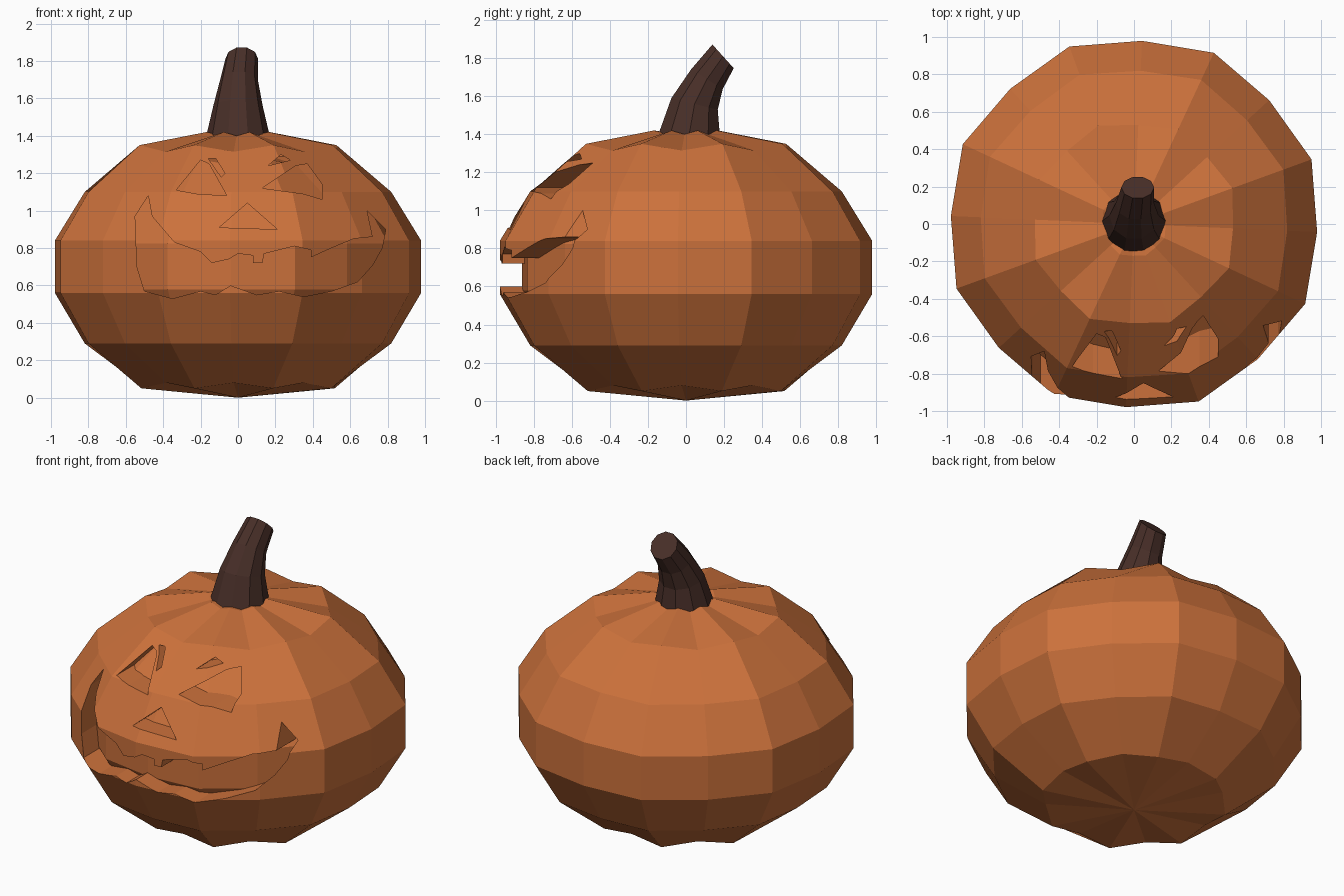
import bpy, bmesh, math
from mathutils import Vector, Matrix

if "Cube" in bpy.data.objects:
    bpy.data.objects.remove(bpy.data.objects["Cube"])


def material(name, rgb):
    m = bpy.data.materials.new(name)
    m.diffuse_color = (*rgb, 1)
    m.use_nodes = True
    m.node_tree.nodes["Principled BSDF"].inputs["Base Color"].default_value = m.diffuse_color
    return m


orange = material("pumpkin orange", (0.60, 0.165, 0.044))
brown = material("stem brown", (0.065, 0.028, 0.021))


def make_object(name, bm, mat):
    bmesh.ops.recalc_face_normals(bm, faces=bm.faces)
    me = bpy.data.meshes.new(name)
    bm.to_mesh(me)
    bm.free()
    me.materials.append(mat)
    ob = bpy.data.objects.new(name, me)
    bpy.context.collection.objects.link(ob)
    return ob


def bridge(bm, rings):
    for a, b in zip(rings, rings[1:]):
        n = len(a)
        for i in range(n):
            j = (i + 1) % n
            bm.faces.new((a[i], a[j], b[j], b[i]))


# Ribbed gourd: radius, height, radius lost in the grooves, height lost in the grooves
PROFILE = [(0.55, 0.05, 0.03, -0.03), (0.85, 0.29, 0.03, 0), (1.01, 0.56, 0.03, 0),
           (1.01, 0.84, 0.03, 0), (0.85, 1.10, 0.03, 0), (0.56, 1.35, 0.03, 0.035),
           (0.18, 1.42, 0.01, 0.02)]


def gourd(name, scale=1.0):
    bm = bmesh.new()
    rings = []
    for r, z, dr, dz in PROFILE:
        ring = []
        for i in range(16):
            a = math.radians(-2.5 + 22.5 * i)
            groove = i % 2 == 0
            rr = r - dr * groove
            ring.append(bm.verts.new((rr * math.cos(a), rr * math.sin(a), z - dz * groove)))
        rings.append(ring)
    bridge(bm, rings)
    for ring, z in ((rings[0], 0.0), (rings[-1], 1.39)):
        c = bm.verts.new((0, 0, z))
        for i in range(16):
            bm.faces.new((ring[i], ring[(i + 1) % 16], c))
    mid = Vector((0, 0, 0.71))
    bmesh.ops.scale(bm, vec=(scale,) * 3, space=Matrix.Translation(-mid), verts=bm.verts)
    return make_object(name, bm, orange)


def subtract(target, cutter):
    mod = target.modifiers.new("carve", 'BOOLEAN')
    mod.operation, mod.solver, mod.object = 'DIFFERENCE', 'EXACT', cutter
    dg = bpy.context.evaluated_depsgraph_get()
    dg.update()
    me = bpy.data.meshes.new_from_object(target.evaluated_get(dg))
    target.modifiers.clear()
    target.data = me


# Carved outlines in the front view (x, z)
MOUTH = [(-.48, 1.08), (-.46, .97), (-.34, .83), (-.2, .78), (-.14, .72), (-.05, .74),
         (0, .77), (.08, .76), (.08, .72), (.13, .72), (.14, .77), (.3, .81), (.39, .79),
         (.39, .75), (.5, .80), (.62, .85), (.72, .86), (.69, 1.0), (.79, .90), (.77, .80),
         (.72, .71), (.64, .62), (.5, .57), (.35, .54), (.22, .57), (.1, .55), (-.04, .6),
         (-.12, .55), (-.2, .57), (-.35, .53), (-.5, .57), (-.54, .7), (-.55, .97)]
NOSE = [(-.1, .91), (.05, 1.04), (.21, .90)]
LEFT_EYE = [(-.33, 1.11), (-.2, 1.27), (-.155, 1.25), (-.06, 1.08), (-.22, 1.09)]
LEFT_BROW = [(-.16, 1.28), (-.12, 1.28), (-.07, 1.2), (-.09, 1.18)]
RIGHT_EYE = [(.13, 1.12), (.31, 1.24), (.37, 1.25), (.45, 1.14), (.45, 1.06), (.35, 1.09)]
RIGHT_BROW = [(.16, 1.24), (.23, 1.30), (.28, 1.27)]

pumpkin = gourd("pumpkin_body")
core = gourd("core_helper", 0.88)

# Each cutter is a prism that stops at the inner core, leaving a shallow recess
for outline in (MOUTH, NOSE, LEFT_EYE, LEFT_BROW, RIGHT_EYE, RIGHT_BROW):
    bm = bmesh.new()
    rings = [[bm.verts.new((x, y, z)) for x, z in outline] for y in (-1.3, -0.2)]
    bridge(bm, rings)
    for ring in rings:
        bm.faces.new(ring)
    cutter = make_object("cutter_helper", bm, orange)
    subtract(cutter, core)
    subtract(pumpkin, cutter)
    bpy.data.objects.remove(cutter)
bpy.data.objects.remove(core)

# Bent stem: centre, radius, backward tilt in degrees
bm = bmesh.new()
rings = []
for c, r, tilt in (((0, .015, 1.39), .172, 0), ((0, .045, 1.56), .132, 14),
                   ((.005, .11, 1.69), .103, 32), ((.02, .195, 1.81), .088, 48)):
    rot = Matrix.Rotation(-math.radians(tilt), 3, 'X')
    rings.append([bm.verts.new(Vector(c) + rot @ Vector((r * math.cos(a), r * math.sin(a), 0)))
                  for a in (math.tau * i / 10 for i in range(10))])
bridge(bm, rings)
bm.faces.new(rings[0])
bm.faces.new(rings[-1])
make_object("stem", bm, brown)
